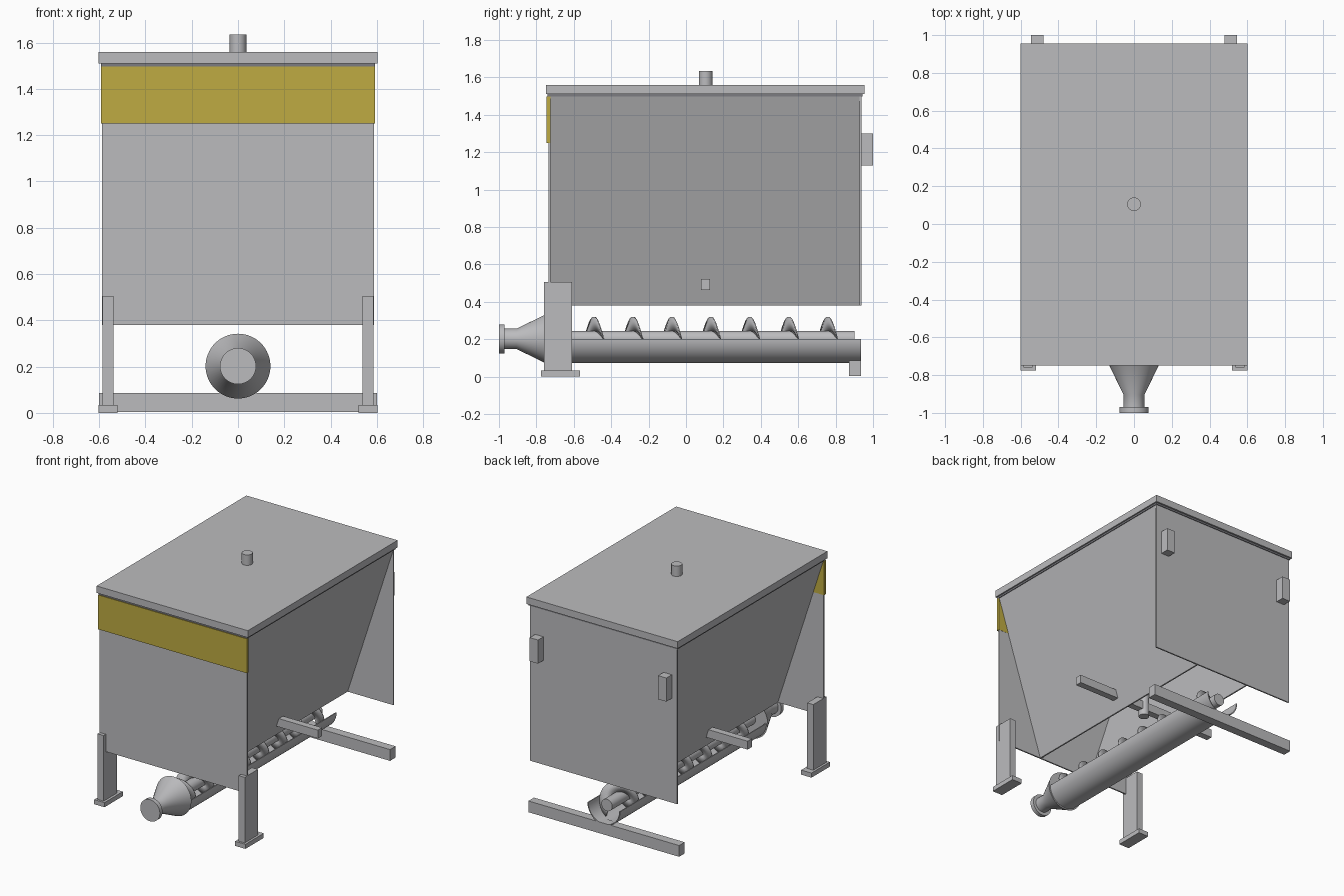
import bpy, bmesh, math
from mathutils import Matrix, Vector

cube = bpy.data.objects.get("Cube")
if cube:
    bpy.data.objects.remove(cube, do_unlink=True)


def material(name, rgb):
    m = bpy.data.materials.new(name)
    m.use_nodes = True
    m.diffuse_color = (*rgb, 1)
    bsdf = next(n for n in m.node_tree.nodes if n.type == 'BSDF_PRINCIPLED')
    bsdf.inputs["Base Color"].default_value = (*rgb, 1)
    return m


STEEL = material("light grey steel", (0.50, 0.50, 0.515))
YELLOW = material("yellow paint", (0.52, 0.41, 0.054))
SEAL = material("dark grey seal", (0.20, 0.20, 0.22))


def finish(name, bm, mat=STEEL, smooth=False):
    bmesh.ops.recalc_face_normals(bm, faces=bm.faces)
    me = bpy.data.meshes.new(name)
    bm.to_mesh(me)
    bm.free()
    me.materials.append(mat)
    ob = bpy.data.objects.new(name, me)
    bpy.context.scene.collection.objects.link(ob)
    if smooth:
        bpy.ops.object.select_all(action='DESELECT')
        ob.select_set(True)
        bpy.context.view_layer.objects.active = ob
        bpy.ops.object.shade_smooth_by_angle(angle=math.radians(35))
    return ob


def box(name, x, y, z, mat=STEEL):
    """Box from (min, max) ranges on each axis."""
    bm = bmesh.new()
    bmesh.ops.create_cube(bm, size=1)
    size = Vector([r[1] - r[0] for r in (x, y, z)])
    mid = Vector([(r[0] + r[1]) / 2 for r in (x, y, z)])
    bmesh.ops.transform(bm, verts=bm.verts,
                        matrix=Matrix.Translation(mid) @ Matrix.Diagonal((*size, 1)))
    return finish(name, bm, mat)


def prism(name, outline, y0, y1, smooth=False):
    """Extrude an x-z outline along y."""
    bm = bmesh.new()
    face = bm.faces.new([bm.verts.new((x, y0, z)) for x, z in outline])
    out = bmesh.ops.extrude_face_region(bm, geom=[face])
    moved = [v for v in out["geom"] if isinstance(v, bmesh.types.BMVert)]
    bmesh.ops.translate(bm, verts=moved, vec=(0, y1 - y0, 0))
    return finish(name, bm, STEEL, smooth)


def lathe(name, profile, matrix, sides=48):
    """Revolve (radius, height) points about z, cap both ends, then place."""
    bm = bmesh.new()
    rings = [[bm.verts.new((r * math.cos(2 * math.pi * i / sides),
                            r * math.sin(2 * math.pi * i / sides), h))
              for i in range(sides)] for r, h in profile]
    for a, b in zip(rings, rings[1:]):
        for i in range(sides):
            j = (i + 1) % sides
            bm.faces.new((a[i], a[j], b[j], b[i]))
    bm.faces.new(rings[0])
    bm.faces.new(rings[-1])
    bmesh.ops.transform(bm, matrix=matrix, verts=bm.verts)
    return finish(name, bm, STEEL, True)


AXIS_Z = 0.202                                   # height of the auger axis
ALONG_Y = Matrix.Translation((0, 0, AXIS_Z)) @ Matrix.Rotation(-math.pi / 2, 4, 'X')

# Hopper: upright end plates and sloping side plates
box("hopper_front_plate", (-0.587, 0.587), (-0.735, -0.725), (0.38, 1.497))
box("hopper_back_plate", (-0.587, 0.587), (0.928, 0.938), (0.38, 1.497))
for side, s in (("left", 1), ("right", -1)):
    prism(f"hopper_{side}_slope",
          [(s * 0.587, 1.497), (s * 0.223, 0.38), (s * 0.213, 0.38), (s * 0.577, 1.497)],
          -0.725, 0.928)

# Lid, seal and painted front band
box("lid_seal", (-0.592, 0.592), (-0.74, 0.943), (1.497, 1.51), SEAL)
box("lid", (-0.602, 0.602), (-0.748, 0.955), (1.51, 1.56))
box("front_band", (-0.592, 0.592), (-0.745, -0.724), (1.25, 1.497), YELLOW)

# Centre rod and the bar that carries it
lathe("centre_rod", [(0.036, 0.42), (0.036, 1.635)], Matrix.Translation((0, 0.105, 0)), 32)
box("cross_bar", (-0.58, 0.58), (0.08, 0.128), (0.462, 0.522))

# Front legs with feet, and back hinge blocks
for side, s in (("left", 1), ("right", -1)):
    def span(a, b):
        return tuple(sorted((s * a, s * b)))
    box(f"{side}_front_leg", span(0.538, 0.586), (-0.76, -0.61), (0.03, 0.505))
    box(f"{side}_front_foot", span(0.52, 0.602), (-0.775, -0.567), (0, 0.033))
    box(f"{side}_back_bracket", span(0.478, 0.544), (0.938, 1.0), (1.13, 1.3))

# Rear ground beam
box("rear_beam", (-0.6, 0.6), (0.872, 0.935), (0.004, 0.085))

# Half-round trough
N = 32
arc = [math.pi + math.pi * i / N for i in range(N + 1)]
outline = [(0.13 * math.cos(a), AXIS_Z + 0.13 * math.sin(a)) for a in arc]
outline += [(0.123 * math.cos(a), AXIS_Z + 0.123 * math.sin(a)) for a in reversed(arc)]
prism("trough", outline, -0.73, 0.935, True)

# Outlet cone, neck and flange
lathe("outlet_nozzle", [(0.14, -0.73), (0.055, -0.905), (0.055, -0.97),
                        (0.078, -0.97), (0.078, -1.0)], ALONG_Y, 64)

# Auger shaft and helical flight
lathe("auger_shaft", [(0.043, -0.73), (0.043, 0.9)], ALONG_Y, 32)
START, END, PITCH, STEPS = -0.70, 0.85, 0.2083, 300
bm = bmesh.new()
previous = None
for i in range(STEPS + 1):
    y = START + (END - START) * i / STEPS
    a = 2 * math.pi * (y + 0.492) / PITCH
    pair = [bm.verts.new((r * math.sin(a), y, AXIS_Z + r * math.cos(a)))
            for r in (0.038, 0.118)]
    if previous:
        bm.faces.new((previous[0], previous[1], pair[1], pair[0]))
    previous = pair
flight = finish("auger_flight", bm, STEEL, True)
thick = flight.modifiers.new("thickness", 'SOLIDIFY')
thick.thickness = 0.006
thick.offset = 0
